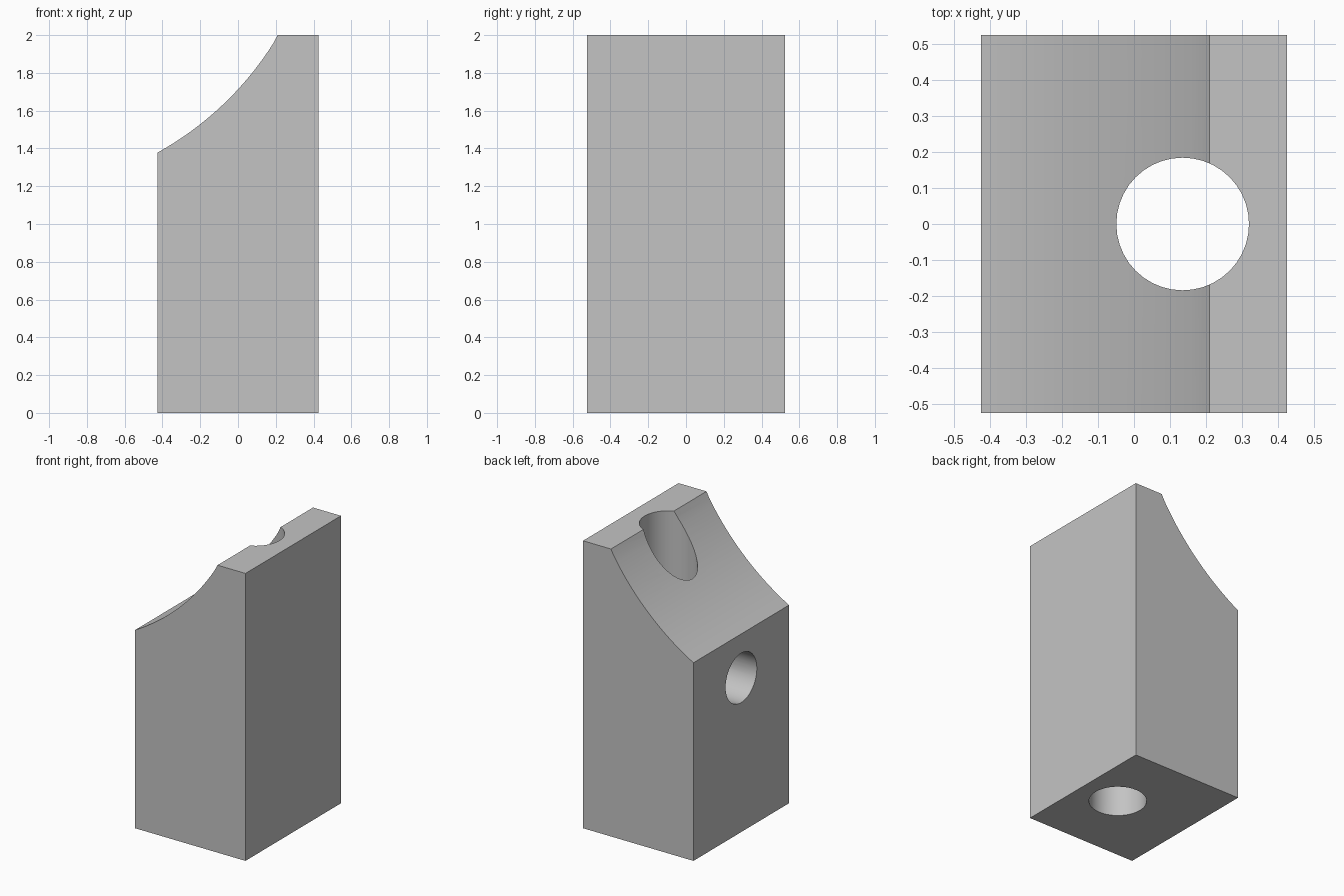
import bpy, bmesh, math
from mathutils import Vector

cube = bpy.data.objects.get("Cube")
if cube:
    bpy.data.objects.remove(cube, do_unlink=True)

HALF_X, HALF_Y = 0.425, 0.525
ARC_X, ARC_Z, ARC_R = -1.25, 2.865, 1.70
BORE_X = 0.135

grey = bpy.data.materials.new("plain_grey")
grey.use_nodes = True
colour = (0.55, 0.55, 0.55, 1)
grey.diffuse_color = colour
grey.node_tree.nodes["Principled BSDF"].inputs["Base Color"].default_value = colour


def arc_profile(x0, x1, steps):
    """Points along the concave shoulder from the low side to the flat top."""
    a0 = math.acos((x0 - ARC_X) / ARC_R)
    a1 = math.acos((x1 - ARC_X) / ARC_R)
    angles = [a0 + (a1 - a0) * i / steps for i in range(steps + 1)]
    return [(ARC_X + ARC_R * math.cos(a), ARC_Z - ARC_R * math.sin(a)) for a in angles]


def cutter(name, radius, length, location, rotation=(0, 0, 0)):
    bpy.ops.mesh.primitive_cylinder_add(vertices=40, radius=radius, depth=length,
                                        location=location, rotation=rotation)
    ob = bpy.context.object
    ob.name = name
    ob.hide_render = True
    return ob


# Block: side profile with a scooped shoulder, extruded front to back
shoulder = arc_profile(-HALF_X, 0.21, 20)
shoulder[-1] = (0.21, 2)
profile = [(-HALF_X, 0), (HALF_X, 0), (HALF_X, 2)] + shoulder[::-1]
bm = bmesh.new()
face = bm.faces.new([bm.verts.new((x, -HALF_Y, z)) for x, z in profile])
ext = bmesh.ops.extrude_face_region(bm, geom=[face])
moved = [v for v in ext["geom"] if isinstance(v, bmesh.types.BMVert)]
bmesh.ops.translate(bm, verts=moved, vec=Vector((0, 2 * HALF_Y, 0)))
bmesh.ops.recalc_face_normals(bm, faces=bm.faces)
mesh = bpy.data.meshes.new("block")
bm.to_mesh(mesh)
bm.free()
block = bpy.data.objects.new("block", mesh)
bpy.context.collection.objects.link(block)
mesh.materials.append(grey)

# Vertical through bore, and a side port that runs into it
bore = cutter("bore_cutter", 0.184, 3, (BORE_X, 0, 1))
port_start = -0.6
port = cutter("port_cutter", 0.172, BORE_X - port_start,
              ((BORE_X + port_start) / 2, 0, 1.073), (0, math.pi / 2, 0))

bpy.ops.object.select_all(action="DESELECT")
block.select_set(True)
bpy.context.view_layer.objects.active = block
for tool in (bore, port):
    mod = block.modifiers.new(tool.name, "BOOLEAN")
    mod.operation = "DIFFERENCE"
    mod.solver = "EXACT"
    mod.object = tool
    bpy.ops.object.modifier_apply(modifier=mod.name)
    bpy.data.objects.remove(tool, do_unlink=True)

bpy.ops.object.shade_smooth_by_angle(angle=math.radians(25))
